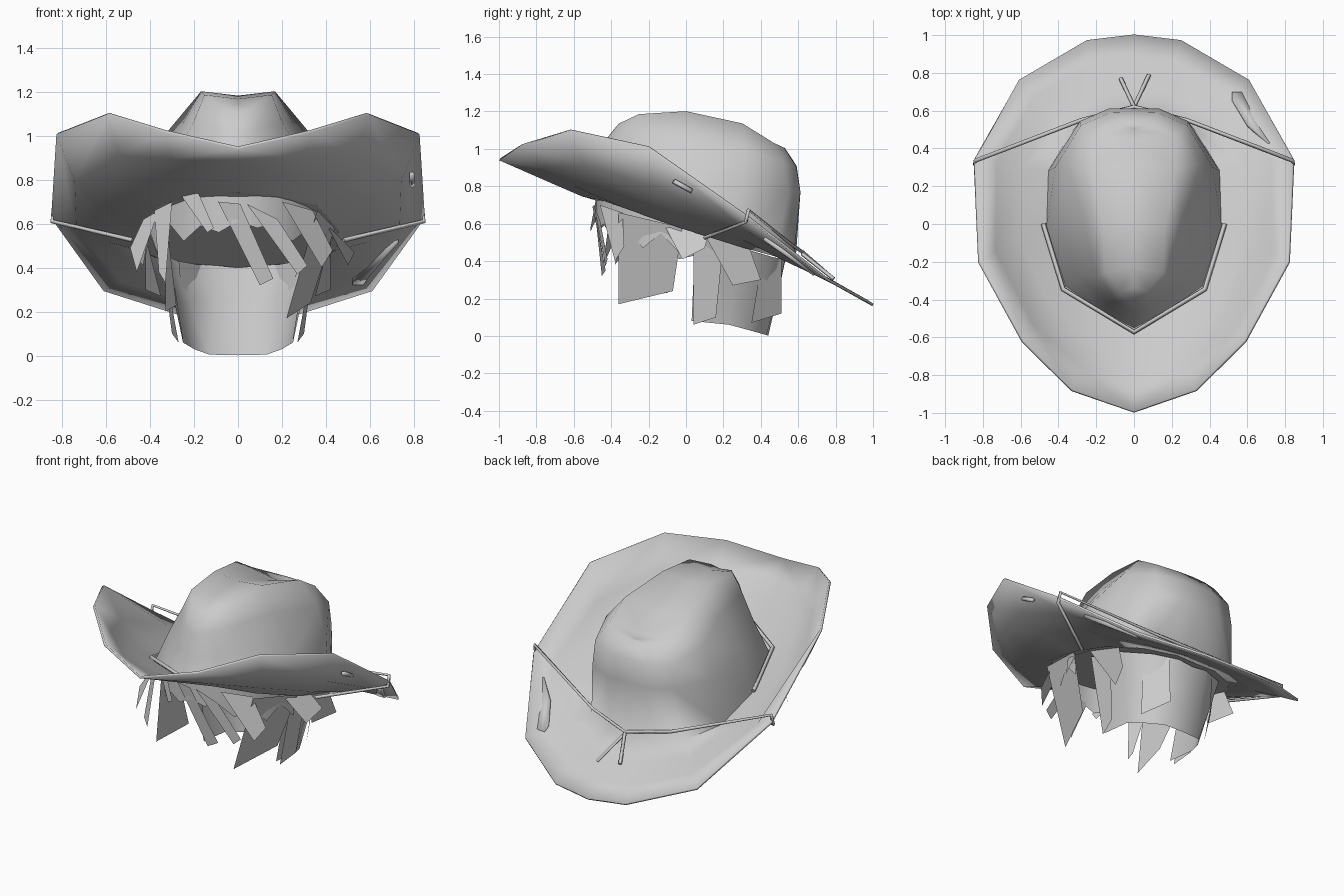
import bpy, math
from mathutils import Vector

if "Cube" in bpy.data.objects:
    bpy.data.objects.remove(bpy.data.objects["Cube"])


def make(name, verts, faces, mirror=False, thick=0.0, angle=40):
    me = bpy.data.meshes.new(name)
    me.from_pydata([tuple(v) for v in verts], [], faces)
    me.update()
    ob = bpy.data.objects.new(name, me)
    bpy.context.collection.objects.link(ob)
    bpy.ops.object.select_all(action='DESELECT')
    ob.select_set(True)
    bpy.context.view_layer.objects.active = ob
    bpy.ops.object.shade_smooth_by_angle(angle=math.radians(angle))
    if mirror:
        m = ob.modifiers.new("Mirror", 'MIRROR')
        m.use_clip = True
    if thick:
        s = ob.modifiers.new("Thickness", 'SOLIDIFY')
        s.thickness = thick
        s.offset = 0
    return ob


def loft(name, rows, **kw):
    n = len(rows[0])
    verts = [v for r in rows for v in r]
    faces = [(i * n + j, i * n + j + 1, (i + 1) * n + j + 1, (i + 1) * n + j)
             for i in range(len(rows) - 1) for j in range(n - 1)]
    return make(name, verts, faces, **kw)


def ring(pts):
    return [Vector(p) for p in pts]


def blend(a, b, t, fn=None):
    out = []
    for p, q in zip(a, b):
        v = p.lerp(q, t)
        out.append(v + fn(v) if fn else v)
    return out


# Hat: half rings from front centre round to back centre
rim = ring([(0, -.995, .945), (.33, -.88, 1.02), (.59, -.62, 1.1), (.82, -.2, 1.01),
            (.845, .34, .63), (.61, .76, .30), (.25, .97, .185), (0, 1, .165)])
base = ring([(0, -.55, .75), (.19, -.445, .73), (.36, -.33, .69), (.46, -.02, .58),
             (.45, .28, .485), (.33, .48, .43), (.14, .57, .41), (0, .58, .40)])
wall = ring([(0, -.48, .88), (.13, -.41, .89), (.29, -.27, .89), (.40, 0, .84),
             (.41, .3, .78), (.28, .54, .77), (.13, .605, .77), (0, .605, .77)])
ridge = ring([(0, -.38, 1.10), (.07, -.355, 1.13), (.15, -.25, 1.18), (.165, 0, 1.195),
              (.22, .3, 1.13), (.22, .46, 1.03), (.1, .52, 1.0), (0, .525, 1.0)])


def sag(k):
    # curl of the brim sides, fading out towards the back
    def fn(v):
        f = k * max(0, min(1, (.4 - v.y) / .45))
        return Vector((f * .3 * v.x, 0, -f * abs(v.x)))
    return fn


def bulge(v):
    # fuller at the back, pinched at the front sides
    k = .12 if v.y > .1 else -.08
    return Vector((v.x * k, (v.y - .08) * .05, .01))


dent = [.0, .0, .02, .02, .06, .03, .005, .005]
crease = [Vector((0, .08 + (p.y - .08) * .95, p.z - d)) for p, d in zip(ridge, dent)]
loft("hat", [rim, blend(rim, base, .3, sag(.12)), blend(rim, base, .65, sag(.1)), base,
             wall, blend(wall, ridge, .55, bulge), ridge, crease],
     mirror=True, thick=.014, angle=75)

# Lining closing the hat opening
make("hat_lining", [v + Vector((0, 0, -.005)) for v in base], [tuple(range(8))], mirror=True)


# Cords
def cord(name, paths, r=.011):
    cu = bpy.data.curves.new(name, 'CURVE')
    cu.dimensions = '3D'
    cu.bevel_depth = r
    cu.bevel_resolution = 0
    cu.use_fill_caps = True
    for path in paths:
        sp = cu.splines.new('POLY')
        sp.points.add(len(path) - 1)
        for p, c in zip(sp.points, path):
            p.co = (*c, 1)
    bpy.context.collection.objects.link(bpy.data.objects.new(name, cu))


def both(half):
    return [(-x, y, z) for x, y, z in reversed(half)][:-1] + half


cord("front_hat_band", [both([(0, -.572, .785), (.375, -.345, .725), (.48, 0, .605)])], .013)
cord("back_cord", [both([(0, .62, .45), (.28, .55, .50), (.84, .335, .675),
                         (.845, .32, .61), (.48, .1, .525)])])
cord("cord_tails", [[(0, .62, .44), (.08, .79, .305)], [(0, .62, .45), (-.07, .77, .32)]])


# Patches on the right of the brim
def slope(x, y):
    return (x, y, .54 - .71 * (y - .4))


make("brim_patch_large", [slope(*p) for p in [(.52, .65), (.52, .69), (.57, .69), (.6, .63),
                                              (.73, .42), (.71, .42), (.6, .52)]],
     [tuple(range(7))], thick=.03)
make("brim_patch_small", [(.785, -.07, .825), (.80, -.06, .83), (.80, .03, .78), (.785, .03, .77)],
     [(0, 1, 2, 3)], thick=.02)

# Back hair shell, half rows from side to back centre
loft("back_hair", [
    ring([(.37, .08, .55), (.36, .3, .47), (.25, .47, .42), (.1, .53, .41), (0, .53, .40)]),
    ring([(.285, .04, .3), (.29, .25, .25), (.22, .42, .24), (.1, .5, .26), (0, .5, .26)]),
    ring([(.25, .03, .08), (.25, .23, .06), (.2, .34, .03), (.13, .43, .005), (0, .44, .002)])],
    mirror=True)


# Fringe band round the front with a jagged lower edge
def on_head(deg, z):
    a = math.radians(deg)
    return Vector((.42 * math.sin(a), .02 - .5 * math.cos(a), z))


cuts = [.46, .56, .46, .60, .52, .59, .56, .61, .58, .60, .52, .57, .47, .55, .44]
degs = [-84 + 12 * i for i in range(15)]
top = [on_head(d, .58 + .17 * math.cos(math.radians(d))) for d in degs]
low = [on_head(d, z) for d, z in zip(degs, cuts)]
loft("fringe", [top, low])


# Loose locks: flat quads hanging under the brim
def lock(name, pts, mirror=False):
    make(name, pts, [tuple(range(len(pts)))], mirror=mirror)


lock("bang_left", [(-.26, -.43, .73), (-.18, -.48, .74), (-.11, -.51, .58), (-.14, -.51, .56)])
lock("bang_centre", [(-.09, -.49, .70), (.01, -.5, .69), (.16, -.43, .35), (.1, -.45, .32)])
lock("bang_right", [(.04, -.49, .69), (.18, -.46, .62), (.315, -.42, .41), (.27, -.43, .37)])
lock("bang_outer", [(.2, -.46, .70), (.34, -.34, .66), (.43, -.33, .48), (.38, -.38, .40)])
lock("temple_lock_a", [(-.30, -.40, .70), (-.38, -.32, .66), (-.36, -.44, .38), (-.33, -.45, .33)])
lock("temple_lock_b", [(-.36, -.34, .66), (-.43, -.22, .62), (-.49, -.3, .49), (-.46, -.38, .38)])
lock("temple_lock_c", [(-.33, -.3, .66), (-.42, -.05, .6), (-.28, -.1, .23), (-.33, -.36, .2)])
lock("cheek_lock", [(.36, -.36, .66), (.44, -.02, .58), (.33, -.07, .24), (.22, -.36, .17)])
lock("side_flick", [(.40, -.12, .60), (.42, .12, .54), (.53, .1, .47), (.5, -.02, .41)])
lock("side_flick_left", [(-.40, -.12, .60), (-.42, .12, .54), (-.46, .09, .44), (-.43, -.04, .41)])
lock("rear_flap", [(.42, .1, .54), (.40, .34, .47), (.42, .4, .30), (.35, .25, .27)], mirror=True)
lock("nape_side_lock", [(.36, .04, .55), (.35, .2, .5), (.30, .16, .1), (.27, .04, .06)], mirror=True)
lock("nape_flick", [(.27, .41, .43), (.16, .51, .41), (.15, .51, .12), (.24, .35, .07)], mirror=True)
